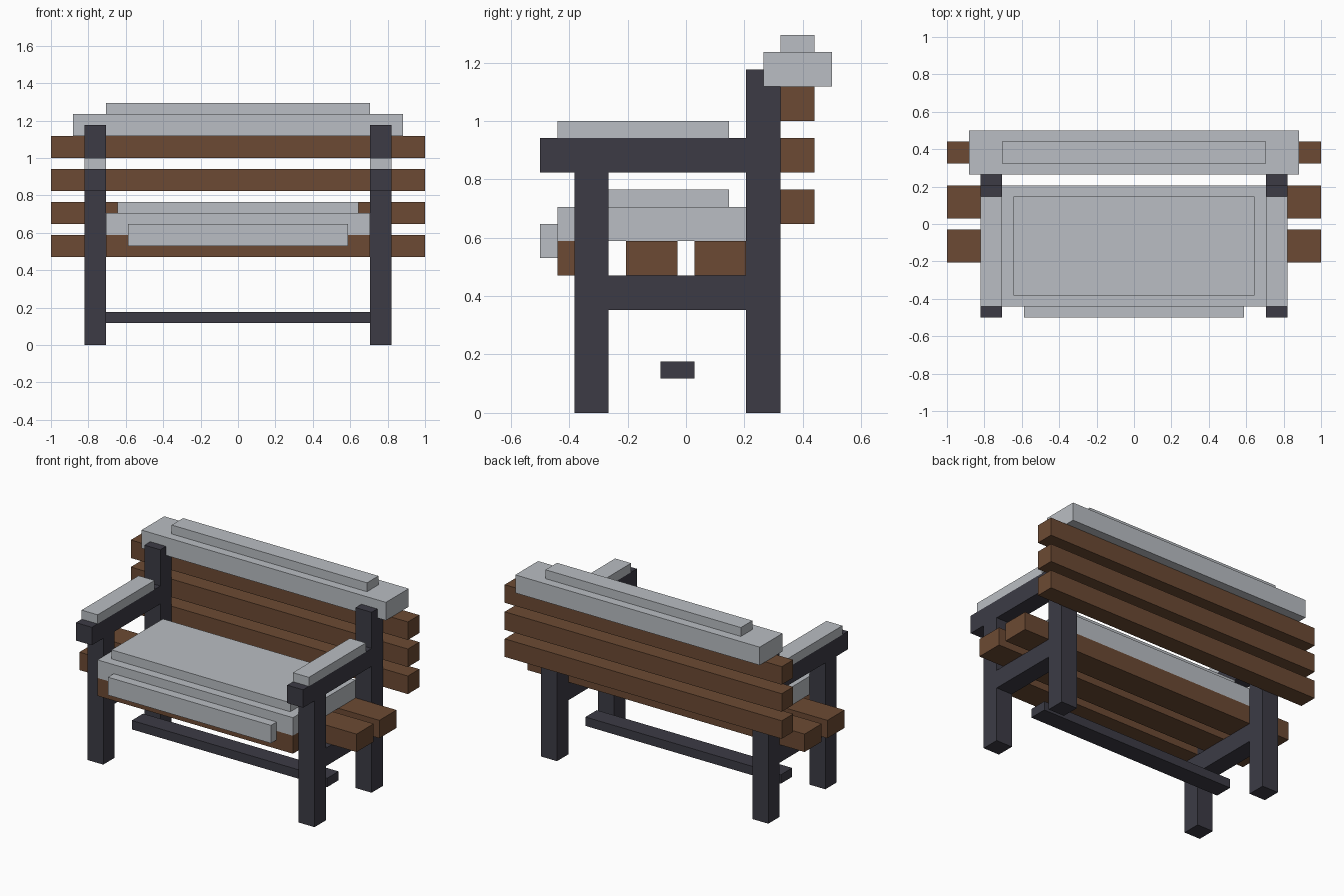
import bpy

if "Cube" in bpy.data.objects:
    bpy.data.objects.remove(bpy.data.objects["Cube"])


def srgb(r, g, b, a=1.0):
    def lin(c):
        c /= 255
        return c / 12.92 if c <= 0.04045 else ((c + 0.055) / 1.055) ** 2.4
    return (lin(r), lin(g), lin(b), a)


def material(name, colour):
    m = bpy.data.materials.new(name)
    m.diffuse_color = colour
    m.use_nodes = True
    m.node_tree.nodes["Principled BSDF"].inputs["Base Color"].default_value = m.diffuse_color
    return m


WOOD = material("brown wood", srgb(108, 74, 51))
IRON = material("dark iron", srgb(60, 59, 69))
SNOW = material("pale snow", srgb(186, 190, 195, 0.85))


def box(name, mat, x, y, z):
    """Axis-aligned box from (min, max) ranges."""
    bpy.ops.mesh.primitive_cube_add(size=1)
    o = bpy.context.object
    o.name = name
    for v in o.data.vertices:
        v.co = [r[0] + (c + 0.5) * (r[1] - r[0]) for c, r in zip(v.co, (x, y, z))]
    o.data.materials.append(mat)
    return o


def wide(name, mat, half, y, z):
    """Box centred on x = 0."""
    return box(name, mat, (-half, half), y, z)


# Side frames: legs, arm rests and seat rails, with snow on the arms
for side, s in (("left", -1), ("right", 1)):
    x = tuple(sorted((s * 0.705, s * 0.82)))
    box(side + "_front_leg", IRON, x, (-0.382, -0.265), (0, 0.824))
    box(side + "_back_leg", IRON, x, (0.206, 0.323), (0, 1.177))
    box(side + "_seat_rail", IRON, x, (-0.265, 0.206), (0.353, 0.471))
    box(side + "_arm_rest", IRON, x, (-0.5, 0.206), (0.824, 0.941))
    box(side + "_arm_snow", SNOW, x, (-0.441, 0.147), (0.941, 1.0))

# Low stretcher between the frames
wide("stretcher", IRON, 0.705, (-0.088, 0.029), (0.118, 0.176))

# Seat slats, the front one fitting between the legs
wide("front_seat_slat", WOOD, 0.705, (-0.441, -0.265), (0.471, 0.588))
wide("middle_seat_slat", WOOD, 1.0, (-0.206, -0.029), (0.471, 0.588))
wide("rear_seat_slat", WOOD, 1.0, (0.029, 0.206), (0.471, 0.588))

# Back slats
for i in range(3):
    z = 0.647 + i * 0.1765
    wide(f"back_slat_{i + 1}", WOOD, 1.0, (0.323, 0.441), (z, z + 0.1176))

# Snow on the seat
wide("seat_snow", SNOW, 0.705, (-0.441, 0.206), (0.588, 0.706))
wide("seat_snow_top", SNOW, 0.645, (-0.382, 0.147), (0.706, 0.765))
wide("seat_snow_lip", SNOW, 0.588, (-0.5, -0.441), (0.53, 0.647))

# Snow on the back
wide("back_snow", SNOW, 0.882, (0.265, 0.5), (1.118, 1.236))
wide("back_snow_top", SNOW, 0.705, (0.323, 0.441), (1.236, 1.294))
